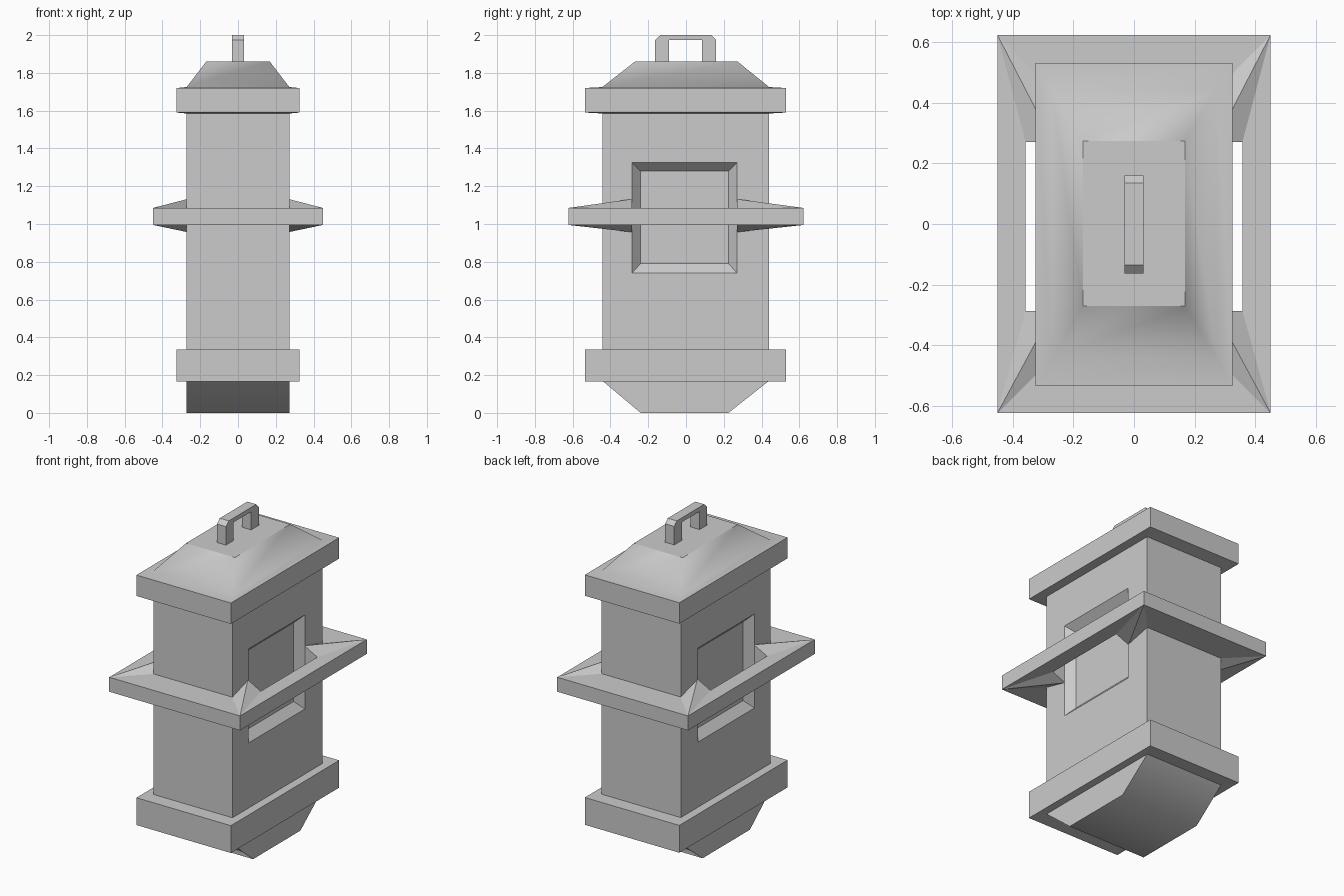
import bpy, bmesh

if "Cube" in bpy.data.objects:
    bpy.data.objects.remove(bpy.data.objects["Cube"])


def finish(bm, name):
    bmesh.ops.remove_doubles(bm, verts=bm.verts, dist=0.0005)
    bmesh.ops.recalc_face_normals(bm, faces=bm.faces)
    me = bpy.data.meshes.new(name)
    bm.to_mesh(me)
    bm.free()
    ob = bpy.data.objects.new(name, me)
    bpy.context.collection.objects.link(ob)
    return ob


def bridge(bm, a, b):
    n = len(a)
    return [bm.faces.new((a[i], a[(i + 1) % n], b[(i + 1) % n], b[i])) for i in range(n)]


# Lantern housing: stacked rectangular sections (z, half width x, y min, y max)
sections = [
    (0.00, 0.272, -0.240, 0.225),
    (0.17, 0.272, -0.443, 0.440),
    (0.165, 0.325, -0.534, 0.530),
    (0.335, 0.325, -0.534, 0.530),
    (0.335, 0.272, -0.443, 0.440),
    (1.585, 0.272, -0.443, 0.440),
    (1.59, 0.325, -0.534, 0.530),
    (1.72, 0.325, -0.534, 0.530),
    (1.725, 0.272, -0.443, 0.440),
    (1.86, 0.168, -0.270, 0.273),
]
bm = bmesh.new()
rings = [[bm.verts.new(p) for p in ((-hx, y0, z), (hx, y0, z), (hx, y1, z), (-hx, y1, z))]
         for z, hx, y0, y1 in sections]
bands = [bridge(bm, rings[i], rings[i + 1]) for i in range(len(rings) - 1)]
base = bm.faces.new(rings[0])
bm.faces.new(rings[-1])
# softly shaded roof, and underside
for f in bands[7] + bands[8] + [base, bands[0][0], bands[0][2]]:
    f.smooth = True

# Recessed window panels in the two side walls
for s, wall in ((1, bands[4][1]), (-1, bands[4][3])):
    bm.faces.remove(wall)
    loops = []
    for x, y0, y1, z0, z1 in ((0.272, -0.443, 0.440, 0.335, 1.585),
                              (0.272, -0.286, 0.270, 0.74, 1.325),
                              (0.224, -0.241, 0.226, 0.79, 1.28)):
        loops.append([bm.verts.new((s * x, y, z)) for y, z in
                      ((y0, z0), (y1, z0), (y1, z1), (y0, z1))])
    bridge(bm, loops[0], loops[1])
    bridge(bm, loops[1], loops[2])
    bm.faces.new(loops[2])
finish(bm, "lantern_housing")

# Middle flange: slotted beside the windows, thickened where it meets them
bm = bmesh.new()
for sx in (1, -1):
    for yo, yb, yw in ((0.623, 0.438, 0.270), (-0.623, -0.441, -0.286)):
        plan = {"A": (0.45, yo), "B": (0.268, yb), "C": (0.268, yw), "D": (0.357, yw),
                "E": (0.45, 0), "F": (0.357, 0), "G": (0, yo), "H": (0, yb)}
        top, low = {}, {}
        for k, (x, y) in plan.items():
            top[k] = bm.verts.new((sx * x, y, 1.132 if k == "C" else 1.085))
            low[k] = bm.verts.new((sx * x, y, 0.957 if k == "C" else 0.995))
        for side in (top, low):
            for keys in ("ABC", "ACD", "ADFE", "GHBA"):
                bm.faces.new([side[k] for k in keys])
        for a, b in ("EA", "AG", "HB", "BC", "CD", "DF"):
            bm.faces.new((top[a], top[b], low[b], low[a]))
finish(bm, "middle_flange")

# Carrying handle: chamfered arch profile extruded across x
arch = [(-0.163, 1.855), (-0.163, 1.975), (-0.135, 2.0), (0.135, 2.0), (0.16, 1.975),
        (0.16, 1.855), (0.085, 1.855), (0.085, 1.973), (-0.09, 1.973), (-0.09, 1.855)]
bm = bmesh.new()
left, right = ([bm.verts.new((x, y, z)) for y, z in arch] for x in (-0.031, 0.031))
bridge(bm, left, right)
bm.faces.new(left)
bm.faces.new(right)
finish(bm, "handle")
